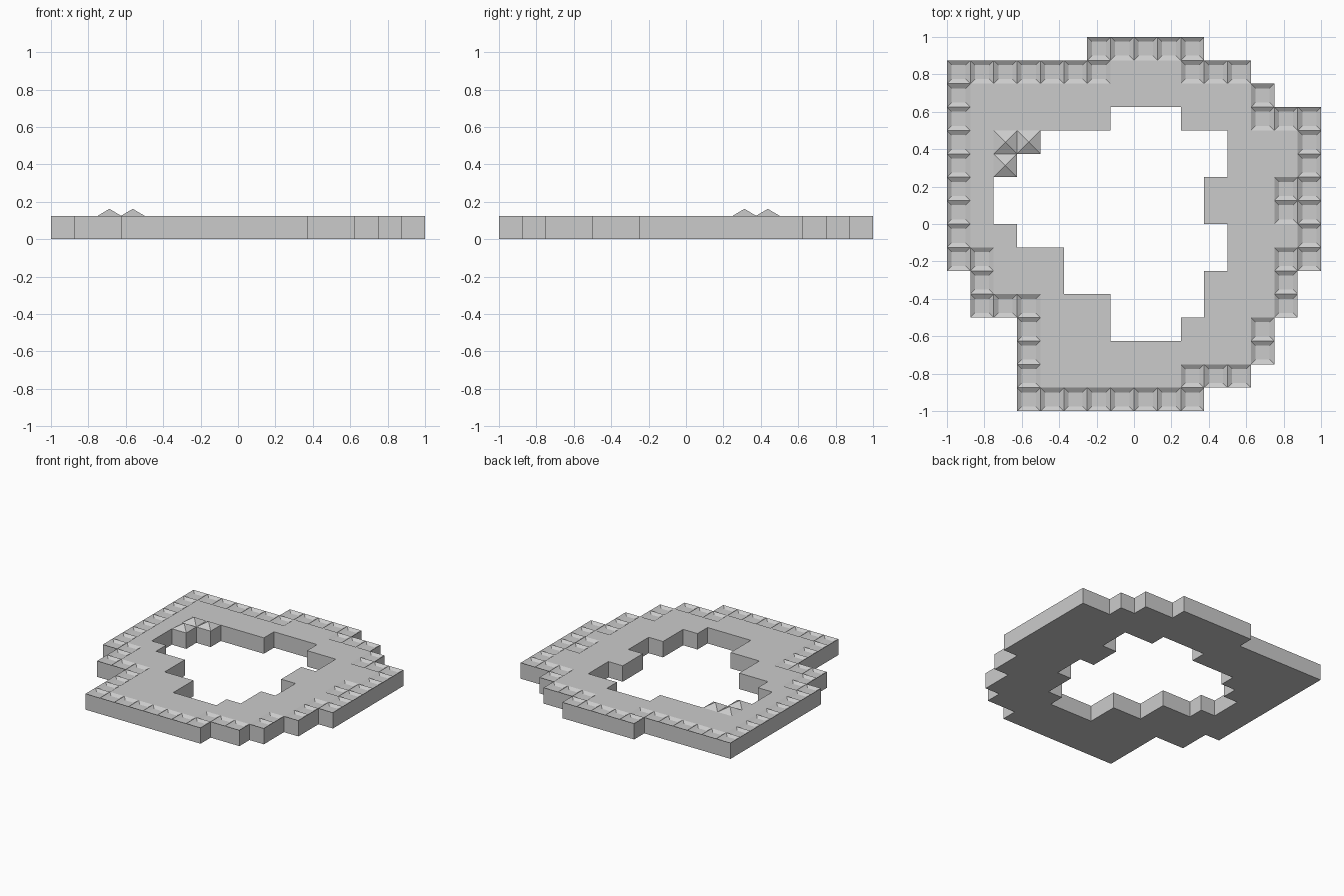
import bpy, bmesh
from math import floor

if "Cube" in bpy.data.objects:
    bpy.data.objects.remove(bpy.data.objects["Cube"])

N, CELL, HEIGHT = 16, 0.125, 0.125

# Outer span and hole span of columns for each row, front (-y) to back (+y)
OUTER = [(3, 10), (3, 12), (3, 13), (3, 13), (1, 14), (1, 14), (0, 15), (0, 15),
         (0, 15), (0, 15), (0, 15), (0, 15), (0, 15), (0, 13), (0, 12), (6, 10)]
HOLE = {3: (7, 9), 4: (7, 10), 5: (5, 10), 6: (5, 11), 7: (3, 11), 8: (2, 10),
        9: (2, 10), 10: (3, 11), 11: (4, 11), 12: (7, 9)}


def block(c0, c1, r0, r1):
    return {(c, r) for c in range(c0, c1 + 1) for r in range(r0, r1 + 1)}


# Cells with a shallow dished top, running around the rim
DISHED = (block(0, 0, 6, 14) | block(0, 6, 14, 14) | block(6, 10, 15, 15)
          | block(10, 12, 14, 14) | block(13, 13, 13, 13) | block(13, 15, 12, 12)
          | block(15, 15, 6, 12) | block(14, 14, 8, 9) | block(14, 14, 4, 6)
          | block(13, 13, 2, 3) | block(10, 12, 1, 1) | block(3, 10, 0, 0)
          | block(3, 3, 0, 4) | block(1, 3, 4, 4) | block(1, 1, 4, 6))
# Cells topped with a small pyramid
PEAKED = {(2, 11), (3, 11), (2, 10)}


def cell_of(face):
    p = face.calc_center_median()
    return floor((p.x + 1) / CELL), floor((p.y + 1) / CELL)


def is_solid(face):
    c, r = cell_of(face)
    lo, hi = OUTER[r]
    if not lo <= c <= hi:
        return False
    return r not in HOLE or not HOLE[r][0] <= c <= HOLE[r][1]


# Flat ring plan cut from a grid
bm = bmesh.new()
bmesh.ops.create_grid(bm, x_segments=N, y_segments=N, size=1)
bmesh.ops.delete(bm, geom=[f for f in bm.faces if not is_solid(f)], context='FACES')

# Thickness
res = bmesh.ops.extrude_face_region(bm, geom=bm.faces[:], use_keep_orig=True)
top_verts = [g for g in res['geom'] if isinstance(g, bmesh.types.BMVert)]
bmesh.ops.translate(bm, vec=(0, 0, HEIGHT), verts=top_verts)
bmesh.ops.recalc_face_normals(bm, faces=bm.faces[:])
tops = [f for f in bm.faces if f.calc_center_median().z > HEIGHT - 0.001]
dished = [f for f in tops if cell_of(f) in DISHED]
peaked = [f for f in tops if cell_of(f) in PEAKED]

# Dished rim cells
bmesh.ops.inset_individual(bm, faces=dished, thickness=0.035)
bmesh.ops.translate(bm, vec=(0, 0, -0.016), verts=list({v for f in dished for v in f.verts}))

# Pyramids beside the hole
poked = bmesh.ops.poke(bm, faces=peaked)
bmesh.ops.translate(bm, vec=(0, 0, 0.037), verts=poked['verts'])

mesh = bpy.data.meshes.new("stepped_ring")
bm.to_mesh(mesh)
bm.free()
bpy.context.collection.objects.link(bpy.data.objects.new("stepped_ring", mesh))
